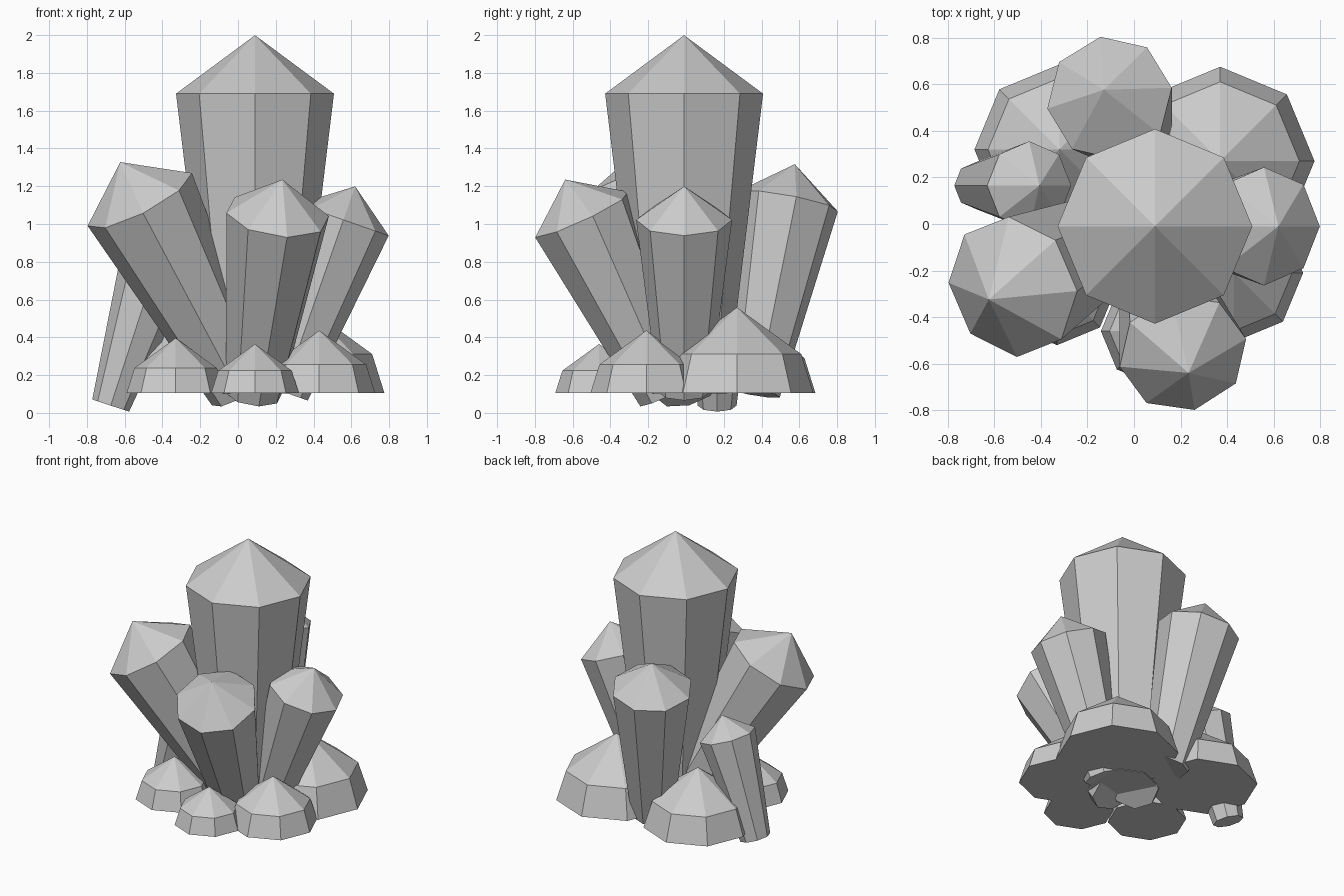
import bpy, bmesh, math
from mathutils import Vector, Matrix

if "Cube" in bpy.data.objects:
    bpy.data.objects.remove(bpy.data.objects["Cube"])

SIDES = 8


def faceted(name, profile, tip, matrix):
    """Eight-sided solid: rings of (radius, height), flat base, pointed tip."""
    bm = bmesh.new()
    rings = []
    for r, h in profile:
        rings.append([bm.verts.new((r * math.cos(math.tau * i / SIDES),
                                    r * math.sin(math.tau * i / SIDES), h))
                      for i in range(SIDES)])
    apex = bm.verts.new((0, 0, tip))
    bm.faces.new(rings[0][::-1])
    for i in range(SIDES):
        j = (i + 1) % SIDES
        for lo, hi in zip(rings, rings[1:]):
            bm.faces.new((lo[i], lo[j], hi[j], hi[i]))
        bm.faces.new((rings[-1][i], rings[-1][j], apex))
    bm.transform(matrix)
    mesh = bpy.data.meshes.new(name)
    bm.to_mesh(mesh)
    bm.free()
    obj = bpy.data.objects.new(name, mesh)
    bpy.context.collection.objects.link(obj)


def crystal(name, shoulder, radius, axis, roll=0):
    """Crystal placed by its shoulder ring centre, growing along axis."""
    turn = Vector((0, 0, 1)).rotation_difference(Vector(axis).normalized())
    m = (Matrix.Translation(shoulder) @ turn.to_matrix().to_4x4()
         @ Matrix.Rotation(math.radians(roll), 4, 'Z') @ Matrix.Scale(radius, 4))
    faceted(name, [(0.54, -3.8), (1, 0)], 0.74, m)


def rock(name, x, y, radius):
    """Low domed stone at the foot of the cluster."""
    m = Matrix.Translation((x, y, 0.105)) @ Matrix.Scale(radius, 4)
    faceted(name, [(1, 0), (0.84, 0.51)], 1.12, m)


# Crystals
crystal("main_crystal", (0.09, -0.01, 1.69), 0.418, (0, 0, 1))
crystal("left_crystal", (-0.52, -0.27, 1.13), 0.31, (-0.45, -0.235, 0.86))
crystal("right_crystal", (0.558, -0.01, 1.022), 0.254, (0.33, 0, 0.944))
crystal("front_crystal", (0.21, -0.553, 1.05), 0.278, (0.12, -0.42, 0.9), 12)
crystal("back_crystal", (-0.105, 0.54, 1.12), 0.272, (-0.12, 0.18, 0.976), 9)
crystal("small_crystal", (-0.45, 0.165, 0.725), 0.19, (0.31, 0, 0.95))

# Base rocks
rock("back_right_rock", 0.37, 0.27, 0.405)
rock("back_left_rock", -0.32, 0.32, 0.365)
rock("front_left_rock", -0.33, -0.26, 0.26)
rock("front_rock", 0.09, -0.46, 0.232)
rock("front_right_rock", 0.43, -0.21, 0.296)
